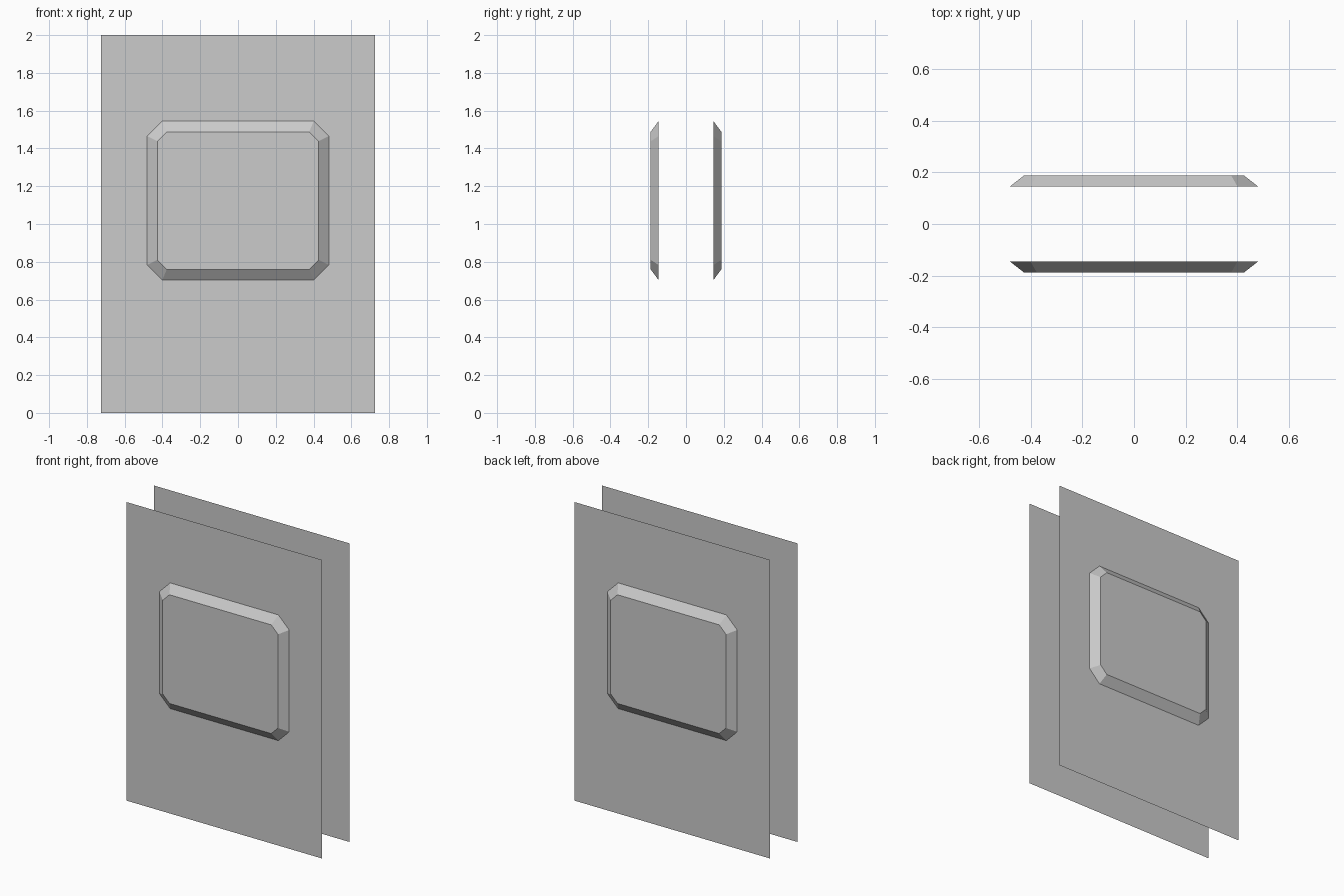
import bpy
import bmesh
from math import pi

if "Cube" in bpy.data.objects:
    bpy.data.objects.remove(bpy.data.objects["Cube"])

HALF_W, HEIGHT = 0.725, 2.0
SHEET_Y, PANEL_Y = 0.145, 0.187
MID_Z = 1.124


def octagon(bm, half_x, half_z, cut, y):
    """Rectangle with cut corners, counter-clockwise seen from the front."""
    pts = []
    for sx, sz in ((1, -1), (1, 1), (-1, 1), (-1, -1)):
        a = (sx * (half_x - cut), sz * half_z)
        b = (sx * half_x, sz * (half_z - cut))
        pts += [a, b] if sx * sz < 0 else [b, a]
    return [bm.verts.new((x, y, MID_Z + z)) for x, z in pts]


def panel_side(name, turn):
    bm = bmesh.new()
    # Flat sheet outline and the base and face of the raised panel
    corners = [bm.verts.new((x, -SHEET_Y, z)) for x, z in
               ((HALF_W, 0), (HALF_W, HEIGHT), (-HALF_W, HEIGHT), (-HALF_W, 0))]
    base = octagon(bm, 0.481, 0.421, 0.08, -SHEET_Y)
    face = octagon(bm, 0.427, 0.364, 0.05, -PANEL_Y)
    # Sheet around the panel: a triangle per corner, a quad per side
    for i in range(4):
        p, q, r = base[2 * i], base[2 * i + 1], base[(2 * i + 2) % 8]
        bm.faces.new((corners[i], q, p))
        bm.faces.new((corners[i], corners[(i + 1) % 4], r, q))
    # Sloped rim and raised face
    for i in range(8):
        j = (i + 1) % 8
        bm.faces.new((base[i], base[j], face[j], face[i]))
    bm.faces.new(face)
    mesh = bpy.data.meshes.new(name)
    bm.to_mesh(mesh)
    bm.free()
    obj = bpy.data.objects.new(name, mesh)
    obj.rotation_euler.z = turn
    bpy.context.collection.objects.link(obj)


panel_side("front_panel", 0)
panel_side("back_panel", pi)
